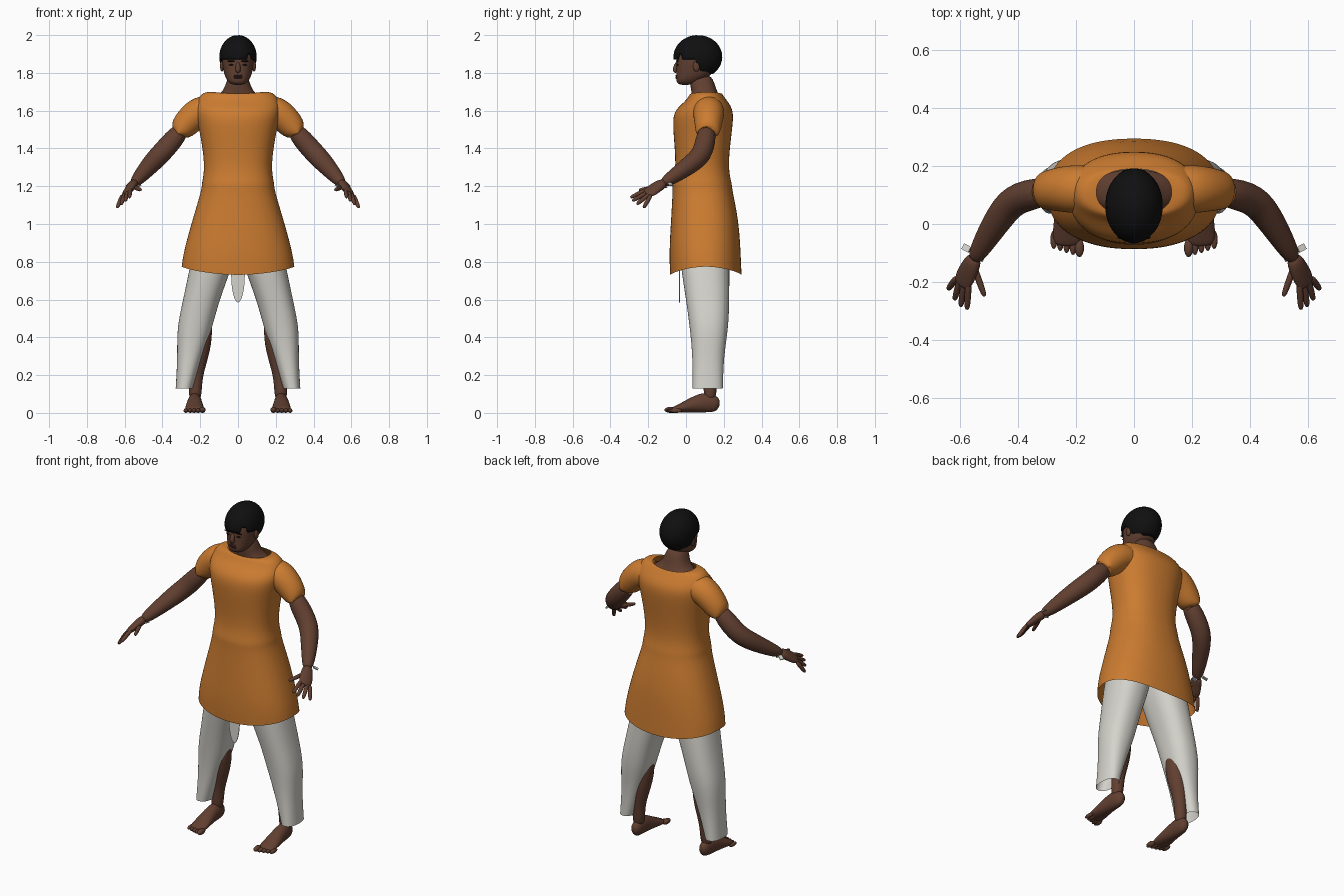
import bpy, bmesh, math
from mathutils import Vector

if "Cube" in bpy.data.objects:
    bpy.data.objects.remove(bpy.data.objects["Cube"])


def material(name, red, green, blue):
    mat = bpy.data.materials.new(name)
    mat.use_nodes = True
    mat.diffuse_color = (red, green, blue, 1)
    shader = mat.node_tree.nodes["Principled BSDF"]
    shader.inputs["Base Color"].default_value = mat.diffuse_color
    shader.inputs["Roughness"].default_value = 0.8
    return mat


skin = material("brown skin", 0.12, 0.05, 0.03)
orange = material("orange cloth", 0.6, 0.2, 0.03)
white = material("off white cloth", 0.66, 0.65, 0.6)
black = material("black hair", 0.005, 0.005, 0.005)
lip = material("dark lip", 0.06, 0.02, 0.02)


def angles(count):
    """Evenly spaced angles around a ring."""
    return [math.tau * index / count for index in range(count)]


def loft(name, rings, mat, capped=True, smoothing=2):
    """Skin a list of equal-length vertex rings."""
    bm = bmesh.new()
    loops = [[bm.verts.new(point) for point in ring] for ring in rings]
    for low, high in zip(loops, loops[1:]):
        for index in range(len(low)):
            before = index - 1
            bm.faces.new((low[before], low[index], high[index], high[before]))
    if capped:
        bm.faces.new(loops[0])
        bm.faces.new(loops[-1])
    bmesh.ops.recalc_face_normals(bm, faces=bm.faces)
    for face in bm.faces:
        face.smooth = True
    mesh = bpy.data.meshes.new(name)
    bm.to_mesh(mesh)
    bm.free()
    mesh.materials.append(mat)
    part = bpy.data.objects.new(name, mesh)
    bpy.context.collection.objects.link(part)
    if smoothing:
        modifier = part.modifiers.new("smoothing", "SUBSURF")
        modifier.levels = modifier.render_levels = smoothing


def section(height, left, right, front, back, lift=0, square=2.4):
    """Horizontal rounded ring; lift raises its sides."""
    ring = []
    for angle in angles(24):
        across, along = math.cos(angle), math.sin(angle)
        reach = (abs(across) ** square + abs(along) ** square) ** (-1 / square) / 2
        ring.append(((left + right) / 2 + (right - left) * reach * across,
                     (front + back) / 2 + (back - front) * reach * along,
                     height + lift * across ** 2))
    return ring


def body(name, profile, mat, capped=True):
    """Symmetric loft from (height, half width, front, back, lift) rows."""
    rings = [section(height, -half, half, *rest) for height, half, *rest in profile]
    loft(name, rings, mat, capped)


def tube(name, path, mat, side=(0, 1, 0), flip=1, capped=True):
    """Tube through (x, y, z, half width, half depth) points."""
    points = [Vector(row[:3]) for row in path]
    rings = []
    for index, row in enumerate(path):
        ahead = points[min(index + 1, len(points) - 1)]
        tangent = (ahead - points[max(index - 1, 0)]).normalized()
        across = Vector(side)
        across = (across - tangent * across.dot(tangent)).normalized()
        depth = tangent.cross(across)
        ring = []
        for angle in angles(12):
            spot = (points[index] + across * row[3] * math.cos(angle)
                    + depth * row[-1] * math.sin(angle))
            ring.append((spot.x * flip, spot.y, spot.z))
        rings.append(ring)
    loft(name, rings, mat, capped)


def finish(name, size, mat):
    """Name, size and colour the primitive just added."""
    part = bpy.context.object
    part.name = name
    part.scale = size
    part.data.materials.append(mat)


def ball(name, place, size, mat):
    bpy.ops.mesh.primitive_uv_sphere_add(segments=16, ring_count=10, location=place)
    bpy.ops.object.shade_smooth()
    finish(name, size, mat)


# Tunic from hem to collar
body("tunic", [(0.73, 0.3, -0.085, 0.295, 0.045),
               (0.85, 0.29, -0.09, 0.29),
               (1.02, 0.243, -0.08, 0.28),
               (1.19, 0.19, -0.07, 0.243),
               (1.21, 0.195, -0.075, 0.245),
               (1.3, 0.172, -0.05, 0.22),
               (1.5, 0.205, -0.07, 0.245),
               (1.6, 0.23, -0.07, 0.255),
               (1.65, 0.22, 0, 0.22),
               (1.69, 0.19, 0.02, 0.19, 0.01),
               (1.69, 0.13, 0.03, 0.19, 0.01)], orange, capped=False)

# Neck with the tops of the shoulders
body("neck", [(1.62, 0.16, 0.03, 0.19), (1.67, 0.135, 0.03, 0.19),
              (1.7, 0.07, 0.03, 0.16), (1.8, 0.055, 0.01, 0.14)], skin)

# Head from chin to crown
body("head", [(1.735, 0.035, -0.04, 0.03), (1.76, 0.06, -0.055, 0.09),
              (1.8, 0.076, -0.05, 0.15), (1.86, 0.085, -0.052, 0.17),
              (1.92, 0.087, -0.045, 0.17), (1.98, 0.035, 0.02, 0.1)], skin)
tube("nose", [(0, -0.045, 1.86, 0.008), (0, -0.06, 1.82, 0.016),
              (0, -0.05, 1.8, 0.012)], skin, side=(1, 0, 0))
for name, height in (("upper_lip", 1.785), ("lower_lip", 1.775)):
    ball(name, (0, -0.047, height), (0.025, 0.009, 0.006), lip)


def hair_edge(angle):
    """Height of the lower hair edge around the nape, temples and brow."""
    along = math.sin(angle)
    if along > 0.15:
        return 1.795
    if along > -0.05:
        return 1.82
    parting = 0.55 < math.cos(angle) < 0.75
    return 1.9 if parting else 1.87


# Hair cap, with its first ring folded inward as the rim
centre = Vector((0, 0.063, 1.885))
hair_rings = []
for step in range(14):
    ring = []
    for angle in angles(64):
        lowest = math.acos((hair_edge(angle) - centre.z) / 0.115)
        slope = lowest * (1 - step / 14)
        ring.append(centre + Vector((0.099 * math.sin(slope) * math.cos(angle),
                                     0.129 * math.sin(slope) * math.sin(angle),
                                     0.115 * math.cos(slope))))
    hair_rings.append(ring)
rim = [centre + (point - centre) * 0.8 for point in hair_rings[0]]
loft("hair", [rim] + hair_rings, black, smoothing=0)

# Hanging front tab
bpy.ops.mesh.primitive_cylinder_add(radius=1, depth=1, location=(0, -0.035, 0.73),
                                    rotation=(math.pi / 2, 0, 0))
finish("front_tab", (0.036, 0.145, 0.004), white)

# Knuckle and fingertip lines that the fingers fan out between
first_knuckle, last_knuckle = Vector((0.57, -0.21, 1.18)), Vector((0.615, -0.19, 1.145))
first_tip, last_tip = Vector((0.575, -0.295, 1.14)), Vector((0.64, -0.225, 1.085))
palm_side = last_knuckle - first_knuckle


def finger(name, root, tip, flip):
    """Tapered finger with a rounded end."""
    path = [(*root.lerp(tip, share), radius) for share, radius in
            ((-0.2, 0.012), (0.5, 0.012), (0.9, 0.01), (1, 0.005))]
    tube(name, path, skin, palm_side, flip)


for flip, label in ((1, "left_"), (-1, "right_")):
    # Sleeve and arm
    tube(label + "sleeve", [(0.13, 0.12, 1.6, 0.08), (0.2, 0.12, 1.6, 0.088),
                            (0.26, 0.12, 1.55, 0.08), (0.325, 0.113, 1.47, 0.063),
                            (0.315, 0.113, 1.48, 0.053)],
         orange, flip=flip, capped=False)
    tube(label + "arm", [(0.28, 0.115, 1.52, 0.055), (0.4, 0.095, 1.38, 0.057),
                         (0.45, 0.045, 1.33, 0.055), (0.515, -0.06, 1.255, 0.041),
                         (0.555, -0.13, 1.21, 0.027)], skin, flip=flip)

    # Hand
    tube(label + "palm", [(0.545, -0.11, 1.22, 0.028), (0.565, -0.15, 1.2, 0.037, 0.024),
                          (0.585, -0.19, 1.17, 0.042, 0.019), (0.597, -0.215, 1.16, 0.03, 0.01)],
         skin, palm_side, flip)
    for index, name in enumerate(("index", "middle", "ring", "little")):
        share = index / 3
        spread = Vector((0, -0.06, 0)) * share * (1 - share)
        finger(label + name + "_finger", first_knuckle.lerp(last_knuckle, share),
               first_tip.lerp(last_tip, share) + spread, flip)
    finger(label + "thumb", Vector((0.55, -0.15, 1.195)), Vector((0.514, -0.25, 1.18)), flip)

    # Loose wrist band pieces
    for name, place in (("outer", (0.577, -0.083, 1.21)), ("inner", (0.53, -0.115, 1.2))):
        bpy.ops.mesh.primitive_cube_add(size=1, rotation=(0, 0.5 * flip, 0.5 * flip),
                                        location=(place[0] * flip, *place[1:]))
        finish(label + name + "_wrist_band", (0.03, 0.022, 0.006), white)

    # Trouser leg: height, inner edge, outer edge, front, back
    rings = []
    for height, inner, outer, front, back in (
            (0.13, 0.24, 0.33, 0.035, 0.195), (0.3, 0.19, 0.32, 0.035, 0.2),
            (0.45, 0.135, 0.325, 0.02, 0.225), (0.6, 0.1, 0.29, 0, 0.23),
            (0.85, 0, 0.24, -0.04, 0.23), (1, 0, 0.2, -0.04, 0.23)):
        rings.append(section(height, *sorted((flip * inner, flip * outer)), front, back))
    loft(label + "trouser_leg", rings, white, capped=False)

    # Bare lower leg, foot and toes
    tube(label + "lower_leg", [(0.19, 0.12, 0.55, 0.05), (0.19, 0.12, 0.4, 0.06),
                               (0.21, 0.13, 0.28, 0.05), (0.225, 0.13, 0.18, 0.034),
                               (0.228, 0.125, 0.05, 0.038)], skin, flip=flip)
    tube(label + "foot", [(0.226, 0.18, 0.04, 0.025, 0.035), (0.228, 0.12, 0.058, 0.038, 0.058),
                          (0.23, 0.06, 0.05, 0.041, 0.05), (0.23, -0.03, 0.024, 0.054, 0.024),
                          (0.23, -0.08, 0.015, 0.048, 0.013)], skin, (1, 0, 0), flip)
    for toe in range(5):
        radius = 0.012 if toe else 0.016
        ball(f"{label}toe_{toe}", ((0.188 + 0.022 * toe) * flip, 0.007 * toe - 0.082, radius),
             (radius, 0.032, radius), skin)

    # Ear, eye and brow
    ball(label + "ear", (0.085 * flip, 0.055, 1.835), (0.01, 0.018, 0.028), skin)
    ball(label + "eye", (0.034 * flip, -0.043, 1.842), (0.014, 0.006, 0.004), black)
    ball(label + "brow", (0.036 * flip, -0.046, 1.862), (0.022, 0.007, 0.004), black)
